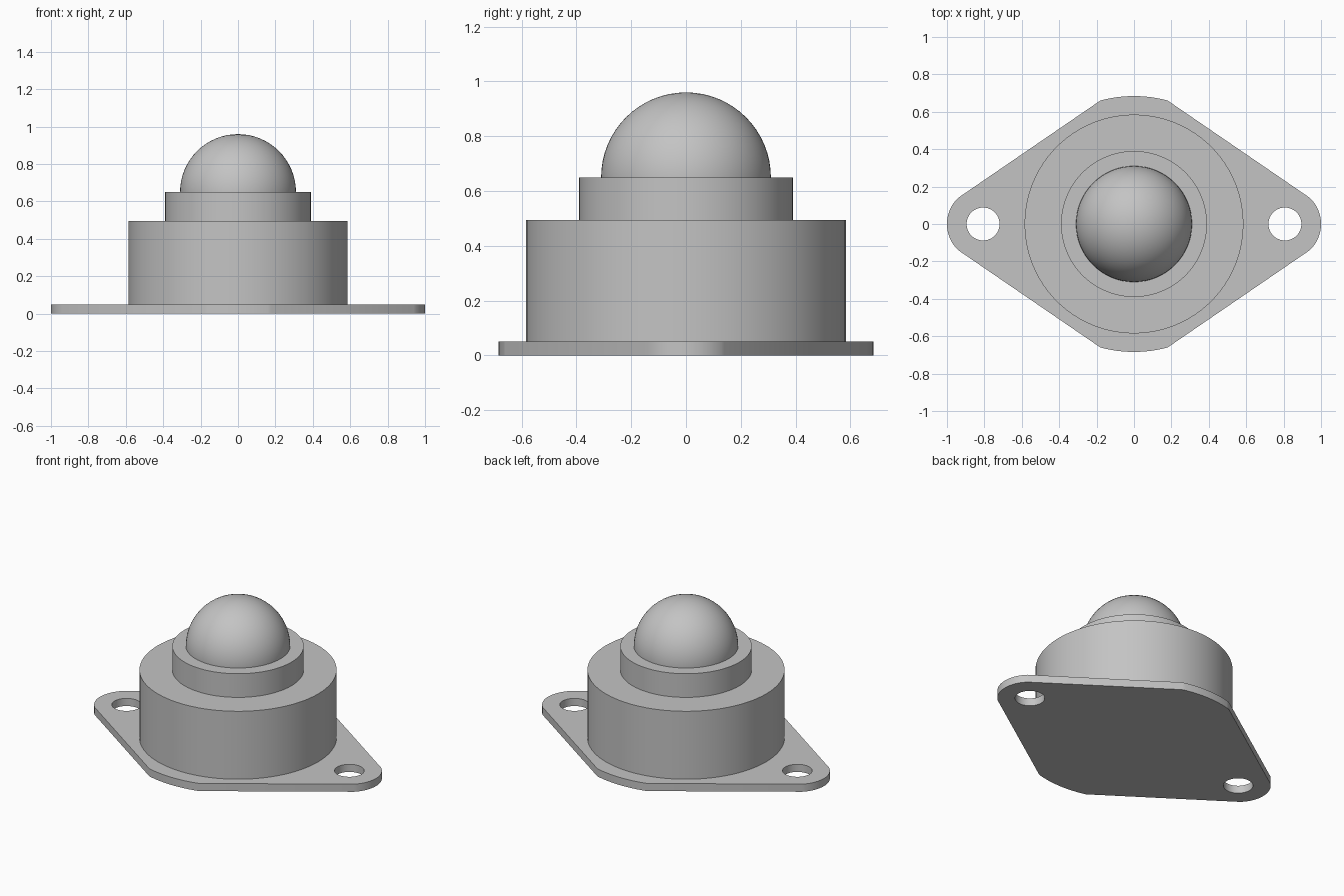
import bpy, bmesh
from math import sin, cos, pi, atan2, radians
from mathutils import Vector

cube = bpy.data.objects.get("Cube")
if cube:
    bpy.data.objects.remove(cube)

steel = bpy.data.materials.new("grey_steel")
steel.use_nodes = True
color = (0.55, 0.55, 0.55, 1)
steel.diffuse_color = color
steel.node_tree.nodes["Principled BSDF"].inputs["Base Color"].default_value = color

PLATE_TOP, BODY_TOP, COLLAR_TOP = 0.05, 0.495, 0.65
END_X, END_R, SIDE_R = 0.807, 0.193, 0.684


def finish(bm, name):
    """Turn a bmesh into a smooth-shaded steel object with sharp edges kept."""
    bmesh.ops.recalc_face_normals(bm, faces=bm.faces)
    mesh = bpy.data.meshes.new(name)
    bm.to_mesh(mesh)
    bm.free()
    mesh.materials.append(steel)
    obj = bpy.data.objects.new(name, mesh)
    bpy.context.collection.objects.link(obj)
    bpy.ops.object.select_all(action='DESELECT')
    obj.select_set(True)
    bpy.context.view_layer.objects.active = obj
    bpy.ops.object.shade_smooth_by_angle(angle=radians(30))
    return obj


def arc(cx, radius, start, end, steps):
    """Points along an arc centred on the x axis."""
    return [Vector((cx + radius * cos(start + (end - start) * i / steps),
                    radius * sin(start + (end - start) * i / steps), 0))
            for i in range(steps + 1)]


def loop(bm, points):
    verts = [bm.verts.new(p) for p in points]
    return [bm.edges.new((v, verts[i - 1])) for i, v in enumerate(verts)]


def disc_body(name, radius, bottom, top):
    """Upright cylinder between two heights."""
    bm = bmesh.new()
    bmesh.ops.create_cone(bm, cap_ends=True, segments=96, radius1=radius,
                          radius2=radius, depth=top - bottom)
    bmesh.ops.translate(bm, verts=bm.verts, vec=(0, 0, (top + bottom) / 2))
    return finish(bm, name)


# Mounting plate: rounded diamond outline with two bolt holes
end_half = atan2(0.14, 0.94 - END_X)
side_half = atan2(0.18, 0.66)
outline = (arc(END_X, END_R, -end_half, end_half, 20)
           + arc(0, SIDE_R, pi / 2 - side_half, pi / 2 + side_half, 16)
           + arc(-END_X, END_R, pi - end_half, pi + end_half, 20)
           + arc(0, SIDE_R, -pi / 2 - side_half, -pi / 2 + side_half, 16))
bm = bmesh.new()
edges = loop(bm, outline)
for side in (-1, 1):
    edges += loop(bm, arc(side * END_X, 0.088, 0, 2 * pi, 48)[:-1])
bmesh.ops.triangle_fill(bm, use_beauty=True, edges=edges, normal=(0, 0, 1))
raised = bmesh.ops.extrude_face_region(bm, geom=bm.faces[:], use_keep_orig=True)
bmesh.ops.translate(bm, vec=(0, 0, PLATE_TOP),
                    verts=[g for g in raised["geom"] if isinstance(g, bmesh.types.BMVert)])
finish(bm, "mounting_plate")

# Housing and the collar holding the ball
disc_body("housing", 0.585, PLATE_TOP, BODY_TOP)
disc_body("collar", 0.39, BODY_TOP, COLLAR_TOP)

# Ball, half sunk in the collar
bm = bmesh.new()
bmesh.ops.create_uvsphere(bm, u_segments=64, v_segments=32, radius=0.31)
bmesh.ops.translate(bm, verts=bm.verts, vec=(0, 0, COLLAR_TOP))
finish(bm, "ball")
